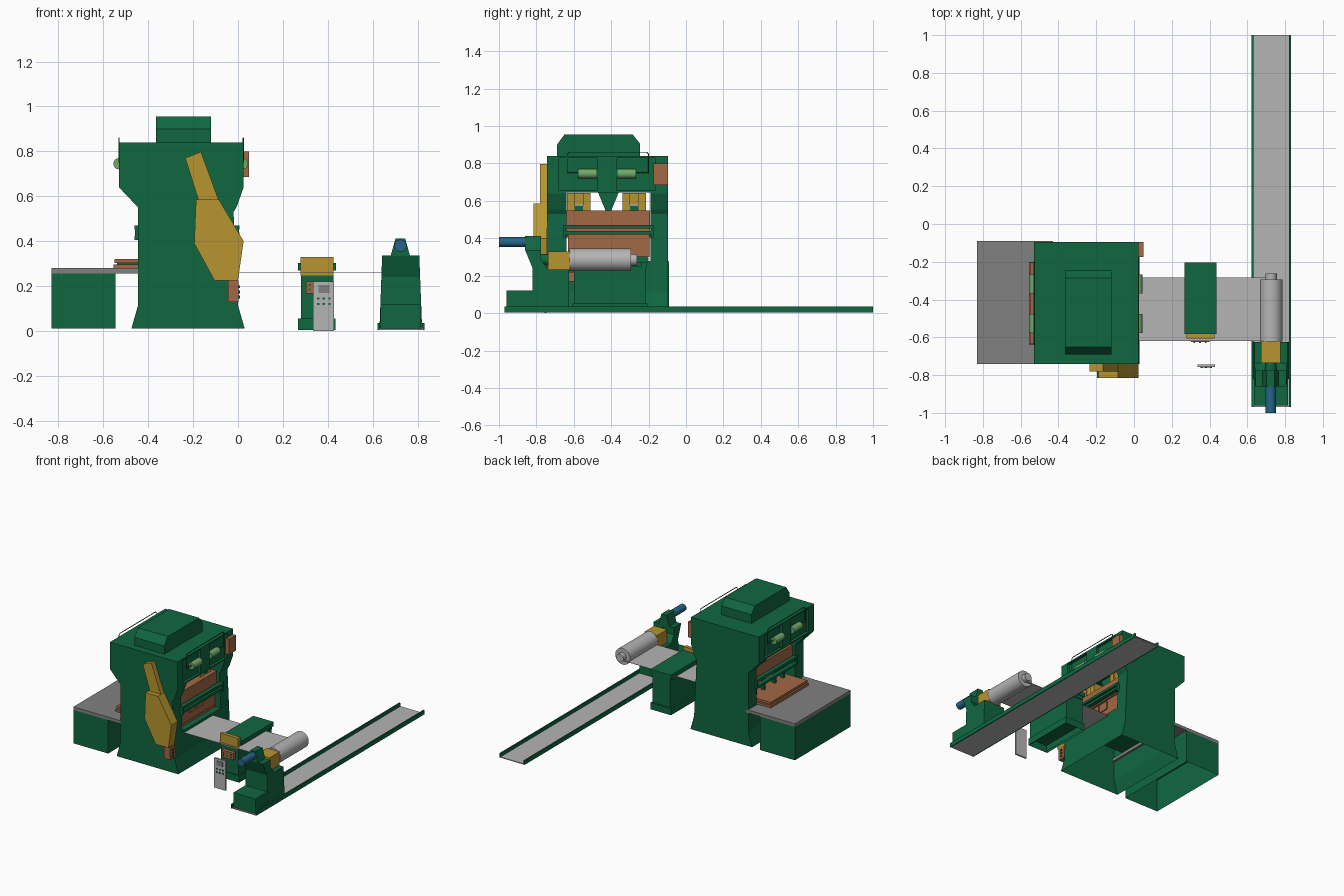
import bpy, bmesh, math
from mathutils import Matrix, Vector

if "Cube" in bpy.data.objects:
    bpy.data.objects.remove(bpy.data.objects["Cube"])


def material(name, col):
    m = bpy.data.materials.new(name)
    m.diffuse_color = (*col, 1)
    m.use_nodes = True
    m.node_tree.nodes["Principled BSDF"].inputs["Base Color"].default_value = m.diffuse_color
    return m


GREEN = material("machine green", (0.005, 0.135, 0.053))
GOLD = material("guard gold", (0.48, 0.30, 0.03))
COPPER = material("copper brown", (0.36, 0.14, 0.06))
BLUE = material("motor blue", (0.02, 0.13, 0.25))
LIME = material("cylinder light green", (0.16, 0.40, 0.14))
STEEL = material("strip steel", (0.46, 0.46, 0.46))
GREY = material("table grey", (0.22, 0.22, 0.22))


def finish(name, bm, mat, open_bottom=False):
    bmesh.ops.recalc_face_normals(bm, faces=bm.faces)
    if open_bottom:
        low = min(v.co.z for v in bm.verts) + 0.002
        bad = [f for f in bm.faces if all(v.co.z < low for v in f.verts)]
        bmesh.ops.delete(bm, geom=bad, context='FACES_ONLY')
    me = bpy.data.meshes.new(name)
    bm.to_mesh(me)
    bm.free()
    ob = bpy.data.objects.new(name, me)
    bpy.context.collection.objects.link(ob)
    me.materials.append(mat)
    return ob


def add_box(bm, x0, x1, y0, y1, z0, z1):
    m = Matrix.Translation(((x0 + x1) / 2, (y0 + y1) / 2, (z0 + z1) / 2))
    bmesh.ops.create_cube(bm, size=1, matrix=m @ Matrix.Diagonal((x1 - x0, y1 - y0, z1 - z0, 1)))


def boxes(name, mat, *dims, open_bottom=False):
    bm = bmesh.new()
    for d in dims:
        add_box(bm, *d)
    return finish(name, bm, mat, open_bottom)


def prism(name, mat, pts, axis, a, b):
    """Extrude a profile along y (points are x,z) or along x (points are y,z)."""
    bm = bmesh.new()
    at = lambda p, t: (p[0], t, p[1]) if axis == 'y' else (t, p[0], p[1])
    face = bm.faces.new([bm.verts.new(at(p, a)) for p in pts])
    geo = bmesh.ops.extrude_face_region(bm, geom=[face])["geom"]
    move = Vector((0, b - a, 0) if axis == 'y' else (b - a, 0, 0))
    bmesh.ops.translate(bm, vec=move, verts=[g for g in geo if isinstance(g, bmesh.types.BMVert)])
    return finish(name, bm, mat)


def cylinder(name, mat, x, z, r, y0, y1, n=32):
    bm = bmesh.new()
    m = Matrix.Translation((x, (y0 + y1) / 2, z)) @ Matrix.Rotation(math.pi / 2, 4, 'X')
    bmesh.ops.create_cone(bm, cap_ends=True, segments=n, radius1=r, radius2=r, depth=y1 - y0, matrix=m)
    ob = finish(name, bm, mat)
    for p in ob.data.polygons:
        p.use_smooth = len(p.vertices) == 4
    return ob


def taper_x(ob, cx, z0, s0, z1, s1):
    for v in ob.data.vertices:
        t = (v.co.z - z0) / (z1 - z0)
        v.co.x = cx + (v.co.x - cx) * (s0 + (s1 - s0) * t)


# Press frame: side profile with a through window and shallow head pockets
frame = prism("press_frame", GREEN, [
    (-.475, .01), (-.445, .115), (-.445, .55), (-.53, .64), (-.53, .84), (.025, .84),
    (.025, .64), (-.005, .555), (-.02, .53), (0, .115), (.03, .01)], 'y', -.742, -.095)
cut = boxes("window_cutter", GREEN, (-.7, .2, -.64, -.19, .28, .645),
            *[(x, x + .1, y, y + .205, .655, .83) for x in (.005, -.61) for y in (-.68, -.37)])
cut.hide_render = True
mod = frame.modifiers.new("window", 'BOOLEAN')
mod.operation, mod.object, mod.solver = 'DIFFERENCE', cut, 'EXACT'
bpy.context.view_layer.objects.active = frame
bpy.ops.object.modifier_apply(modifier="window")
bpy.data.objects.remove(cut)
bm = bmesh.new()
bm.from_mesh(frame.data)
bmesh.ops.delete(bm, geom=[f for f in bm.faces if all(v.co.z < .02 for v in f.verts)], context='FACES_ONLY')
bm.to_mesh(frame.data)
bm.free()

# Motor cover on top
prism("top_cover", GREEN, [(-.69, .84), (-.69, .90), (-.65, .955), (-.285, .955),
                           (-.245, .905), (-.245, .84)], 'x', -.365, -.12)

# Balance cylinders and thin pipes on both sides of the head
for side, x in (("right", .02), ("left", -.53)):
    for i, y in enumerate((-.578, -.369)):
        cylinder(f"{side}_air_cylinder_{i}", LIME, x, .745, .025, y, y + .102, 20)
    cu = bpy.data.curves.new(f"{side}_pipe", 'CURVE')
    cu.dimensions, cu.bevel_depth, cu.bevel_resolution = '3D', .003, 1
    path = [(-.578, .752), (-.635, .752), (-.635, .85), (-.625, .86), (-.21, .86), (-.2, .85),
            (-.2, .752), (-.267, .752)]
    sp = cu.splines.new('POLY')
    sp.points.add(len(path) - 1)
    for p, (y, z) in zip(sp.points, path):
        p.co = (x + (.004 if x > 0 else 0), y, z, 1)
    cu.materials.append(GREEN)
    bpy.context.collection.objects.link(bpy.data.objects.new(f"{side}_pipe", cu))

# Slide, dies and guides inside the window
boxes("slide", COPPER, (-.425, -.04, -.638, -.192, .425, .548))
boxes("upper_die", COPPER, (-.27, -.05, -.63, -.195, .30, .43))
boxes("die_plates", COPPER, *[(-.05, -.043, y, y + .075, .355, .415) for y in (-.503, -.418)])
boxes("die_bed", COPPER, (-.555, -.05, -.64, -.20, .281, .297), (-.55, -.05, -.635, -.205, .303, .32))
boxes("die_bed_core", GREEN, (-.54, -.06, -.62, -.22, .296, .304))
boxes("die_posts", GREEN, *[(-.40, -.375, y, y + .02, .32, .43) for y in (-.59, -.49, -.36, -.26)])
boxes("slide_rails", GREEN,
      *[(x, x + .03, -.657, -.175, z, z + .018) for x in (-.46, -.023) for z in (.405 if x < -.1 else .42, .452)],
      *[(x, x + .03, y, y + .012, .405, .47) for x in (-.458, -.025) for y in (-.657, -.187)])
for i, y in enumerate((-.635, -.34)):
    boxes(f"slide_connector_{i}", GOLD, (-.39, -.07, y, y + .04, .548, .642),
          (-.39, -.07, y + .085, y + .125, .548, .642), (-.38, -.08, y + .03, y + .09, .58, .642))
    boxes(f"connector_base_{i}", GREEN, (-.38, -.075, y + .04, y + .085, .548, .575))
prism("center_guide", GREEN, [(-.47, .645), (-.43, .548), (-.40, .548), (-.36, .645)], 'x', -.36, -.10)

# Side control box on the head
boxes("head_control_box", COPPER, (.02, .05, -.175, -.095, .685, .80))

# Drive guard on the front
prism("guard_arm", GOLD, [(-.235, .77), (-.165, .798), (-.085, .58), (-.175, .58)], 'y', -.78, -.742)
prism("guard_body", GOLD, [(-.187, .585), (-.085, .585), (.025, .40), (0, .225),
                           (-.105, .225), (-.195, .39)], 'y', -.815, -.742)
boxes("front_button_box", COPPER, (-.045, .002, -.80, -.742, .13, .225))
boxes("front_buttons", GREEN, *[(.002, .009, -.776, -.764, z, z + .012) for z in (.145, .168, .191)])

# Output table
boxes("table_body", GREEN, (-.83, -.545, -.742, -.09, .01, .257), open_bottom=True)
boxes("table_top", GREY, (-.83, -.43, -.742, -.09, .257, .28))

# Metal strip
boxes("metal_strip", STEEL, (-.1, .725, -.62, -.282, .2605, .262))

# Roll feeder
boxes("feeder_stand", GREEN, (.28, .425, -.60, -.215, .01, .25), open_bottom=True)
boxes("feeder_base", GREEN, (.268, .435, -.607, -.207, .005, .055), open_bottom=True)
boxes("feeder_lid", GREEN, (.268, .436, -.582, -.205, .27, .302), (.28, .425, -.24, -.21, .245, .275))
boxes("feeder_front_plate", GOLD, (.278, .425, -.606, -.58, .247, .33))
boxes("feeder_button_box", COPPER, (.302, .40, -.626, -.60, .168, .22))
boxes("feeder_buttons", GREEN, *[(x, x + .009, -.63, -.625, z, z + .009)
                                 for x in (.315, .345, .375) for z in (.18, .2)])

# Control pendant
boxes("control_panel", STEEL, (.335, .428, -.757, -.745, 0, .22))
boxes("control_screen", GREY, (.358, .407, -.761, -.756, .17, .205))
boxes("control_buttons", GREEN, *[(x, x + .01, -.762, -.756, z, z + .01)
                                  for x in (.352, .377, .402) for z in (.115, .14)])

# Coil car track
boxes("track_floor", STEEL, (.63, .825, -.97, 1, .004, .01))
boxes("track_rails", GREEN, (.622, .632, -.97, 1, .004, .035), (.82, .83, -.97, 1, .004, .035))

# Decoiler stand, head and motor
boxes("decoiler_base", GREEN, (.635, .815, -.96, -.80, .01, .12))
stand = prism("decoiler_stand", GREEN, [
    (-.82, .01), (-.82, .24), (-.86, .337), (-.775, .337), (-.775, .285), (-.735, .232),
    (-.625, .232), (-.625, .01)], 'x', .63, .82)
taper_x(stand, .723, .01, 1, .337, .87)
head = boxes("decoiler_head", GREEN, (.68, .766, -.86, -.775, .335, .412))
taper_x(head, .723, .335, 1, .412, .5)
cylinder("decoiler_motor", BLUE, .724, .38, .027, -1, -.855, 24)
boxes("decoiler_bearing", GOLD, (.672, .776, -.737, -.62, .232, .33))
cylinder("decoiler_shaft", GREEN, .724, .285, .03, -.80, -.70, 24)

# Coil roll
cylinder("coil_roll", STEEL, .726, .285, .06, -.622, -.295, 40)
cylinder("coil_core", STEEL, .726, .285, .03, -.30, -.262, 24)
